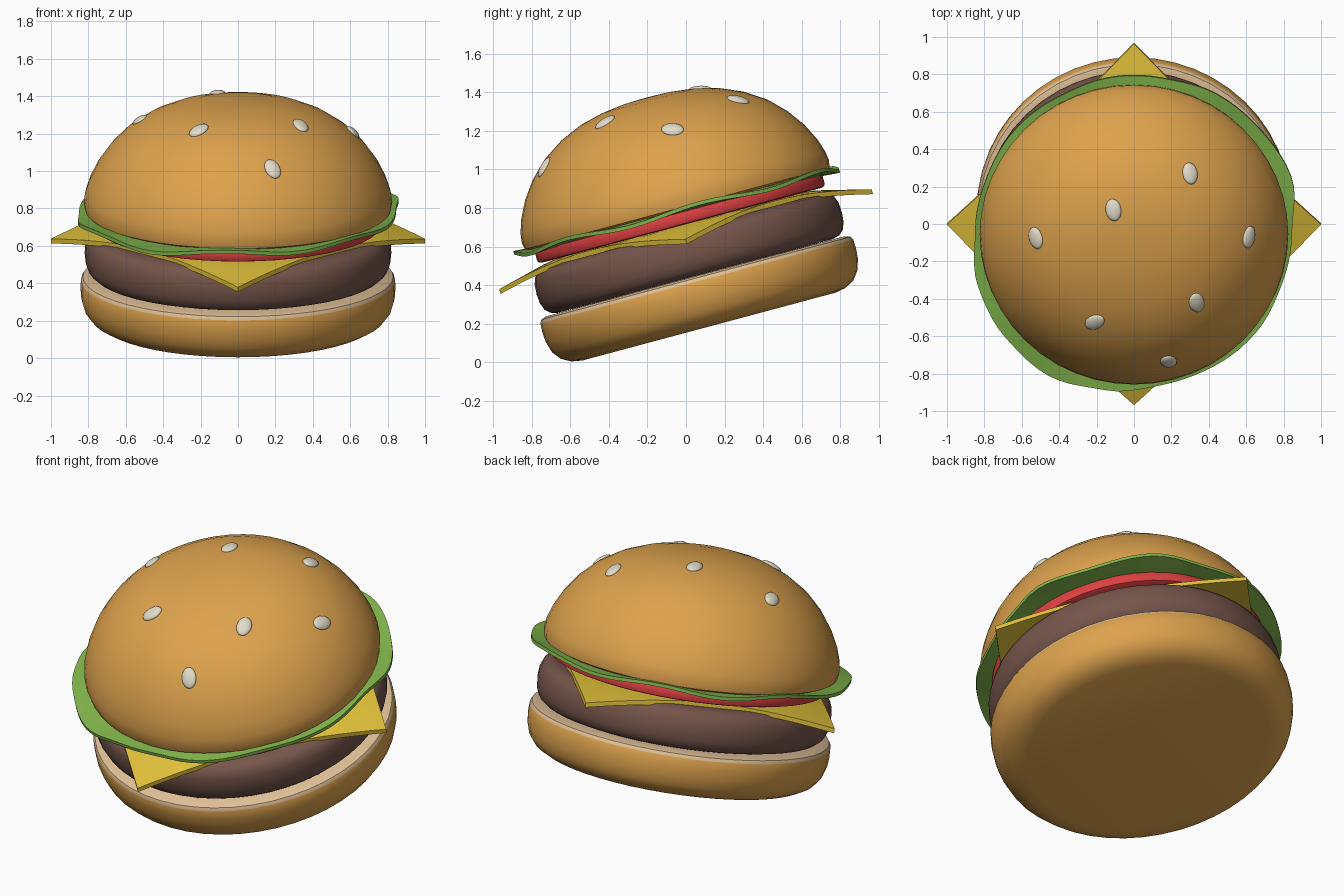
import bpy, bmesh, math
from mathutils import Matrix, Vector

if "Cube" in bpy.data.objects:
    bpy.data.objects.remove(bpy.data.objects["Cube"])

TILT = math.radians(15)
# every part is modelled upright round the z axis, then the whole stack is tilted back
STACK = Matrix.Translation((0, 0.157, 0.042)) @ Matrix.Rotation(TILT, 4, 'X')


def material(name, rgb):
    m = bpy.data.materials.new(name)
    m.diffuse_color = (*rgb, 1)
    m.use_nodes = True
    m.node_tree.nodes["Principled BSDF"].inputs["Base Color"].default_value = m.diffuse_color
    return m


CRUST = material("toasted crust", (0.72, 0.36, 0.073))
CREAM = material("cream crumb", (0.75, 0.53, 0.31))
BROWN = material("grilled brown", (0.18, 0.092, 0.07))
YELLOW = material("cheese yellow", (0.75, 0.53, 0.042))
RED = material("tomato red", (0.72, 0.05, 0.052))
GREEN = material("lettuce green", (0.22, 0.46, 0.07))
SEED = material("sesame white", (0.75, 0.71, 0.58))


def finish(bm, name, mats, angle=40, rule=None):
    bmesh.ops.recalc_face_normals(bm, faces=bm.faces)
    if rule:
        for f in bm.faces:
            f.material_index = rule(f.calc_center_median())
    bm.transform(STACK)
    me = bpy.data.meshes.new(name)
    bm.to_mesh(me)
    bm.free()
    for m in mats:
        me.materials.append(m)
    me.shade_smooth()
    me.set_sharp_from_angle(angle=math.radians(angle))
    ob = bpy.data.objects.new(name, me)
    bpy.context.collection.objects.link(ob)
    return ob


def lathe(name, profile, mats, rule=None, steps=48):
    """Revolve a (radius, height) profile; ends on the axis are closed by flat caps."""
    bm = bmesh.new()
    rings = []
    for r, z in profile:
        rings.append([bm.verts.new((r * math.cos(a), r * math.sin(a), z))
                      for a in (2 * math.pi * i / steps for i in range(steps))])
    for lo, hi in zip(rings, rings[1:]):
        for i in range(steps):
            j = (i + 1) % steps
            bm.faces.new((lo[i], lo[j], hi[j], hi[i]))
    bm.faces.new(rings[0])
    bm.faces.new(rings[-1])
    return finish(bm, name, mats, rule=rule)


def thicken(bm, depth):
    ret = bmesh.ops.extrude_face_region(bm, geom=list(bm.faces), use_keep_orig=True)
    vs = [g for g in ret["geom"] if isinstance(g, bmesh.types.BMVert)]
    bmesh.ops.translate(bm, verts=vs, vec=(0, 0, -depth))


# bottom bun: crust with a cream cut top
lathe("bottom_bun",
      [(0.68, 0.148), (0.735, 0.158), (0.785, 0.185), (0.82, 0.23), (0.838, 0.29),
       (0.842, 0.34), (0.84, 0.39), (0.83, 0.408), (0.80, 0.418), (0.5, 0.42)],
      [CRUST, CREAM], lambda c: 1 if c.z > 0.391 else 0)

# patty with rounded edges
lathe("patty",
      [(0.74, 0.42), (0.775, 0.43), (0.80, 0.452), (0.815, 0.49), (0.82, 0.54),
       (0.816, 0.595), (0.802, 0.632), (0.775, 0.655), (0.74, 0.664)], [BROWN])

# cheese slice: square turned 45 degrees with drooping corners
bm = bmesh.new()
bmesh.ops.create_grid(bm, x_segments=16, y_segments=16, size=0.7071,
                      matrix=Matrix.Rotation(math.pi / 4, 4, 'Z'))
for v in bm.verts:
    r = math.hypot(v.co.x, v.co.y)
    v.co.z = 0.692 - 0.25 * max(0, r - 0.70)
thicken(bm, 0.026)
finish(bm, "cheese_slice", [YELLOW])

# tomato slice
lathe("tomato_slice",
      [(0.75, 0.692), (0.766, 0.697), (0.772, 0.71), (0.772, 0.745), (0.766, 0.757),
       (0.75, 0.762)], [RED])

# lettuce leaf: ruffled disc, outer radius given every 20 degrees from +x
RIM = [0.845, 0.895, 0.88, 0.885, 0.862, 0.865, 0.852, 0.85, 0.845,
       0.85, 0.887, 0.90, 0.92, 0.885, 0.86, 0.858, 0.855, 0.843]


def rim(a):
    t = a / math.radians(20)
    i = int(t) % len(RIM)
    f = (1 - math.cos(math.pi * (t - int(t)))) / 2
    return RIM[i] * (1 - f) + RIM[(i + 1) % len(RIM)] * f


bm = bmesh.new()
N, rows = 90, []
for k in (0.6, 0.8, 0.9, 1.0):
    row = []
    for i in range(N):
        a = 2 * math.pi * i / N
        wave = 0.013 * math.sin(7 * a + 0.6) * max(0, (k - 0.8) / 0.2)
        r = rim(a) * k
        row.append(bm.verts.new((r * math.cos(a), r * math.sin(a), 0.776 + wave)))
    rows.append(row)
for lo, hi in zip(rows, rows[1:]):
    for i in range(N):
        j = (i + 1) % N
        bm.faces.new((lo[i], hi[i], hi[j], lo[j]))
bm.faces.new(rows[0])
thicken(bm, 0.02)
finish(bm, "lettuce_leaf", [GREEN])

# top bun dome
DOME = [(0.80, 0.772), (0.818, 0.782), (0.825, 0.82), (0.818, 0.87), (0.795, 0.94),
        (0.75, 1.03), (0.685, 1.12), (0.60, 1.205), (0.49, 1.278), (0.37, 1.33),
        (0.25, 1.36), (0.12, 1.376), (0.02, 1.379)]
lathe("top_bun", DOME, [CRUST])


def dome_at(r):
    """Height and slope of the dome at radius r."""
    for (r0, z0), (r1, z1) in zip(DOME[3:], DOME[4:]):
        if r1 <= r <= r0:
            s = (z1 - z0) / (r1 - r0)
            return z0 + s * (r - r0), s
    return 1.379, 0


# sesame seeds: x, y seen from above, and heading of the long axis
SEEDS = [(0.30, 0.27, 88), (-0.11, 0.075, 100), (-0.525, -0.075, 115), (0.615, -0.07, 60),
         (0.335, -0.42, 110), (-0.21, -0.525, 40), (0.185, -0.735, 115)]
for n, (x, y, heading) in enumerate(SEEDS, 1):
    z = 1.3
    for _ in range(30):                       # drop the seed straight onto the tilted dome
        yl = (y - 0.157 + z * math.sin(TILT)) / math.cos(TILT)
        r = math.hypot(x, yl)
        z = 0.5 * z + 0.5 * dome_at(r)[0]
    s = dome_at(r)[1]
    normal = Vector((-s * x / r, -s * yl / r, 1)).normalized()
    h = math.radians(heading)
    along = Vector((math.cos(h), math.sin(h), 0))
    along = (along - normal * along.dot(normal)).normalized()
    side = normal.cross(along)
    frame = Matrix((along, side, normal)).transposed().to_4x4()
    bm = bmesh.new()
    bmesh.ops.create_uvsphere(bm, u_segments=16, v_segments=10, radius=1)
    bm.transform(Matrix.Translation((x, yl, z)) @ frame @ Matrix.Diagonal((0.06, 0.042, 0.018, 1)))
    finish(bm, f"sesame_seed_{n}", [SEED], angle=180)
